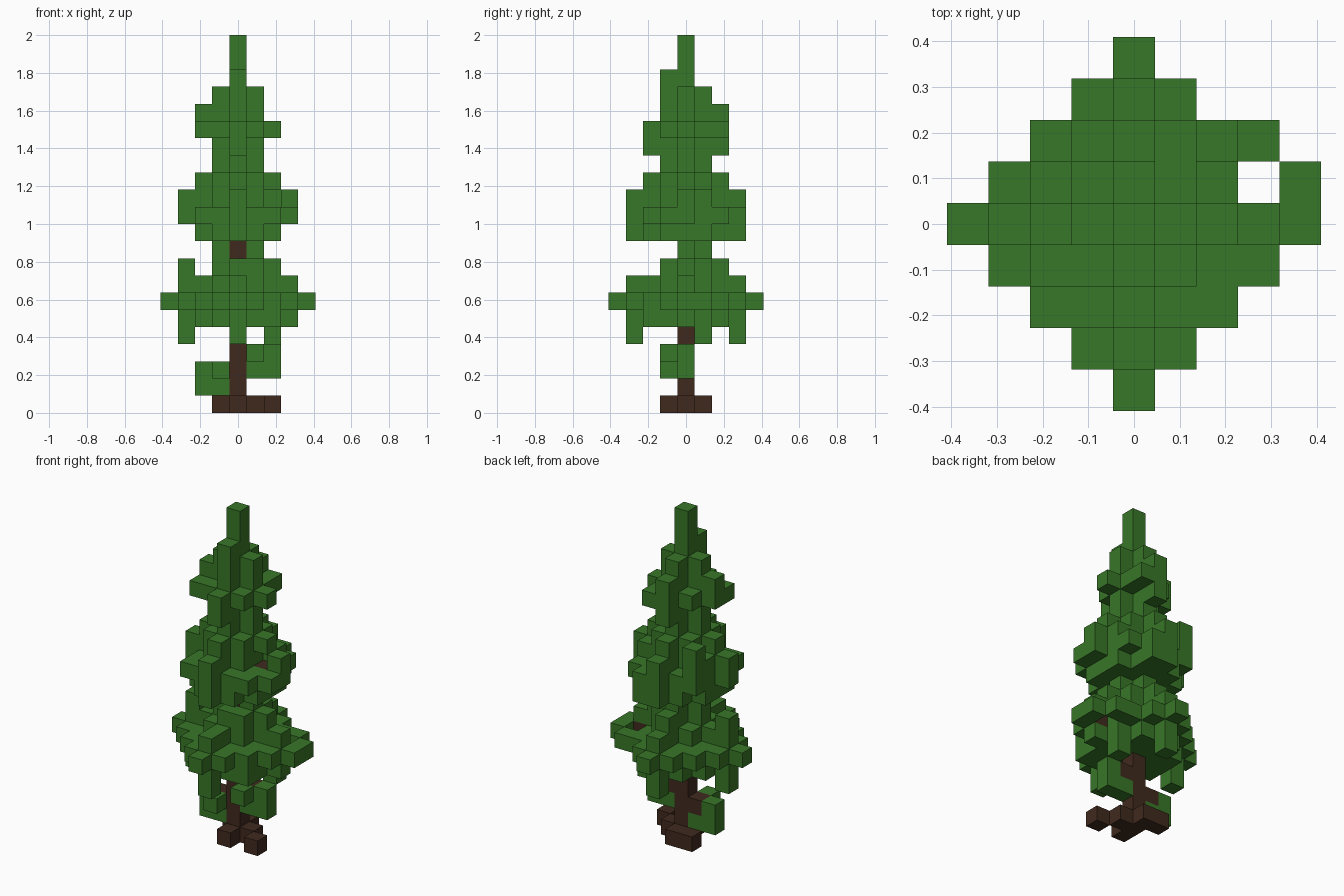
import bpy, bmesh
from mathutils import Vector

cube = bpy.data.objects.get("Cube")
if cube:
    bpy.data.objects.remove(cube, do_unlink=True)

LAYERS = 22
SIZE = 2 / LAYERS
cells = {}  # grid position -> part name


def make_material(name, color):
    mat = bpy.data.materials.new(name)
    mat.use_nodes = True
    mat.diffuse_color = color
    bsdf = mat.node_tree.nodes["Principled BSDF"]
    bsdf.inputs["Base Color"].default_value = color
    bsdf.inputs["Roughness"].default_value = 0.9
    return mat


leaf_green = make_material("leaf green", (0.039, 0.184, 0.021, 1))
bark_brown = make_material("bark brown", (0.051, 0.023, 0.013, 1))


def put(part, level, *spots):
    for x, y in spots:
        cells[x, y, level] = part


def diamond(part, level, radius, x_tip=0, y_tip=0):
    """Fill a diamond of blocks, with optional longer tips along x and y."""
    for x in range(-radius, radius + 1):
        for y in range(-radius, radius + 1):
            if abs(x) + abs(y) <= radius:
                cells[x, y, level] = part
    for t in range(radius + 1, x_tip + 1):
        put(part, level, (t, 0), (-t, 0))
    for t in range(radius + 1, y_tip + 1):
        put(part, level, (0, t), (0, -t))


def cut(level, *spots):
    for x, y in spots:
        cells.pop((x, y, level), None)


# Small leaf clumps on the lowest twigs
low = "low_leaf_clumps"
put(low, 1, (-2, 0), (-1, 0))
put(low, 2, (-2, 0), (-1, -1), (1, 0), (2, 0))
put(low, 3, (1, -1), (2, 0))

# Lower tier with hanging tips
tier = "lower_foliage"
put(tier, 4, (-3, 0), (0, -3), (0, 3), (2, 1))
diamond(tier, 5, 3)
put(tier, 5, (2, -2))
diamond(tier, 6, 4)
put(tier, 6, (4, 1), (3, 2))
cut(6, (3, 1))
diamond(tier, 7, 2, x_tip=3, y_tip=3)
diamond(tier, 8, 1)
put(tier, 8, (2, 0), (0, 2), (1, 1), (1, -1), (-3, 0))

# Middle tier
tier = "middle_foliage"
put(tier, 9, (-1, 0), (1, 0), (0, 1))
diamond(tier, 10, 3)
put(tier, 10, (1, 3))
cut(10, (3, 0), (-3, 0))
diamond(tier, 11, 3)
put(tier, 11, *[(x, y) for x in (-2, 2) for y in (-2, 2)])
put(tier, 11, (1, 3), (3, -1))
diamond(tier, 12, 2, x_tip=3, y_tip=3)
put(tier, 12, (2, 1), (-2, 1), (-2, 2))
cut(12, (2, 0))
diamond(tier, 13, 2)
put(tier, 13, (-2, 2))

# Upper tier and pointed top
tier = "upper_foliage"
diamond(tier, 14, 1)
diamond(tier, 15, 1, y_tip=2)
diamond(tier, 16, 2)
put(tier, 16, (-2, -1), (1, 2))
diamond(tier, 17, 1)
put(tier, 17, (-2, 0), (0, 2))
diamond(tier, 18, 1)
put(tier, 19, (0, -1))
for level in range(18, LAYERS):
    put(tier, level, (0, 0))

# Trunk, branches and roots
for level in range(18):
    put("trunk", level, (0, 0))
put("branches", 2, (-1, 0))
put("branches", 3, (1, 0))
put("branches", 6, (1, 0), (2, 0), (3, 0))
put("branches", 11, (1, 0), (2, 0))
put("roots", 0, (0, -1), (2, -1), (1, 0), (0, 1), (-1, 1))


def build(part, mat):
    """Make one mesh from the exposed block faces of a part."""
    bm = bmesh.new()
    for pos in [p for p, name in cells.items() if name == part]:
        center = Vector(pos) + Vector((0, 0, 0.5))
        for axis in range(3):
            for sign in (-1, 1):
                out = Vector((0, 0, 0))
                out[axis] = sign
                if tuple(int(a + b) for a, b in zip(pos, out)) in cells:
                    continue
                u = Vector((0, 0, 0))
                u[(axis + 1) % 3] = 0.5
                v = out.cross(u)
                mid = center + out / 2
                corners = (mid - u - v, mid + u - v, mid + u + v, mid - u + v)
                bm.faces.new([bm.verts.new(c * SIZE) for c in corners])
    bmesh.ops.remove_doubles(bm, verts=bm.verts[:], dist=SIZE / 100)
    mesh = bpy.data.meshes.new(part)
    bm.to_mesh(mesh)
    bm.free()
    mesh.materials.append(mat)
    bpy.context.scene.collection.objects.link(bpy.data.objects.new(part, mesh))


wood = {"trunk", "branches", "roots"}
for part in sorted(set(cells.values())):
    build(part, bark_brown if part in wood else leaf_green)
